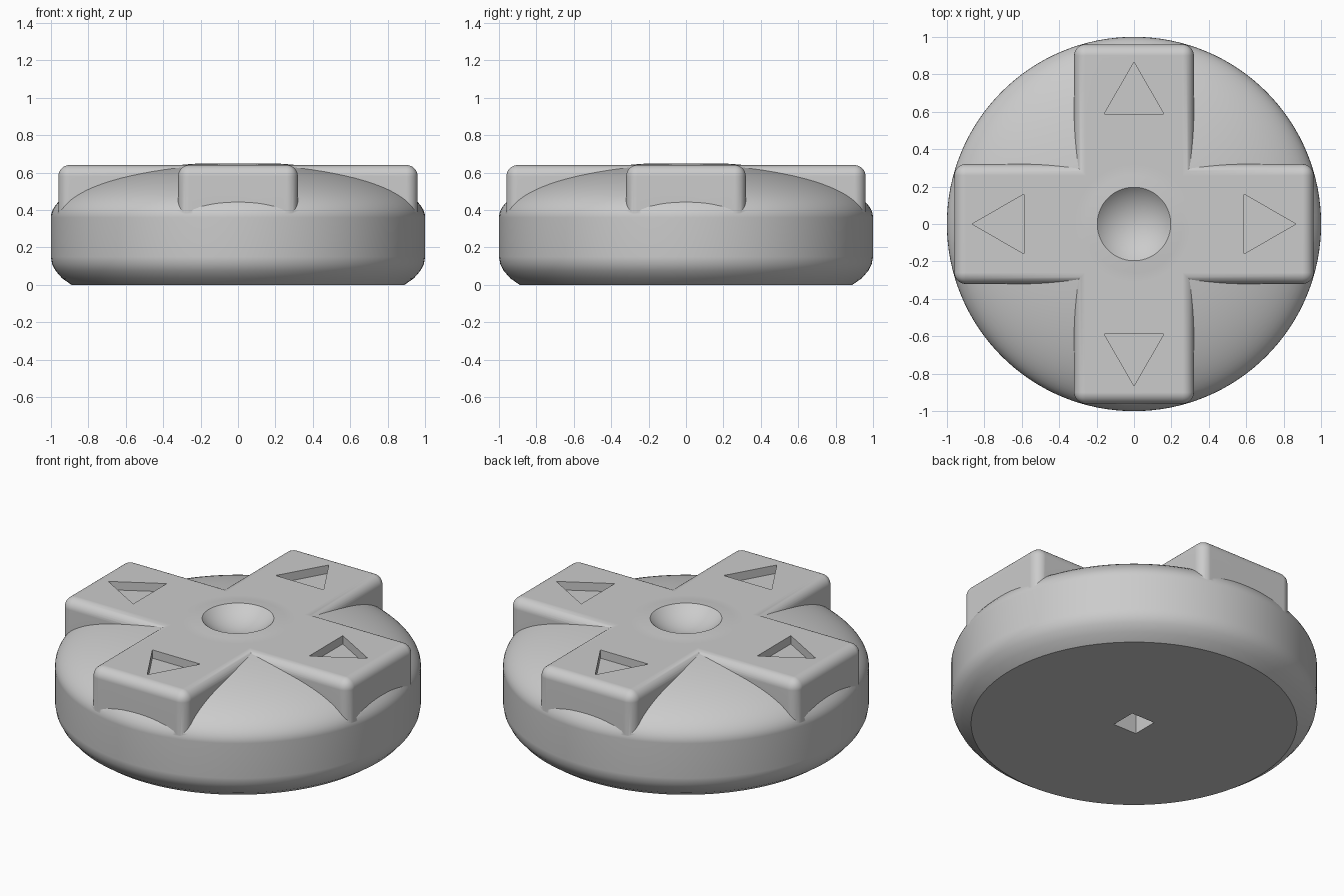
import bpy
import bmesh
from math import sin, cos, pi, radians
from mathutils import Matrix, Vector

default = bpy.data.objects.get("Cube")
if default:
    bpy.data.objects.remove(default, do_unlink=True)

grey = bpy.data.materials.new("plain grey")
grey.use_nodes = True
colour = (0.6, 0.6, 0.6, 1)
grey.diffuse_color = colour
grey.node_tree.nodes["Principled BSDF"].inputs["Base Color"].default_value = colour

TOP = 0.64       # height of the arm tops
HALF = 0.32      # half width of an arm
REACH = 0.96     # length of an arm
DOME_BASE, DOME_RISE = 0.36, 0.295


def finish(bm, name):
    """Turn a bmesh into a named object."""
    bmesh.ops.recalc_face_normals(bm, faces=bm.faces)
    mesh = bpy.data.meshes.new(name)
    bm.to_mesh(mesh)
    bm.free()
    mesh.materials.append(grey)
    obj = bpy.data.objects.new(name, mesh)
    bpy.context.collection.objects.link(obj)
    return obj


def lathe(name, profile, steps=128):
    bm = bmesh.new()
    verts = [bm.verts.new((r, 0, z)) for r, z in profile]
    edges = [bm.edges.new(pair) for pair in zip(verts, verts[1:])]
    bmesh.ops.spin(bm, geom=verts + edges, cent=(0, 0, 0), axis=(0, 0, 1),
                   angle=2 * pi, steps=steps)
    bmesh.ops.remove_doubles(bm, verts=bm.verts, dist=0.0005)
    return finish(bm, name)


def prism(bm, outline, bottom, top):
    face = bm.faces.new([bm.verts.new((x, y, bottom)) for x, y in outline])
    ext = bmesh.ops.extrude_face_region(bm, geom=[face])
    verts = [v for v in ext["geom"] if isinstance(v, bmesh.types.BMVert)]
    bmesh.ops.translate(bm, verts=verts, vec=(0, 0, top - bottom))


def quarter_turns(points):
    """Repeat 2D points around the centre four times."""
    result = []
    for i in range(4):
        turn = Matrix.Rotation(i * pi / 2, 2)
        result.append([turn @ Vector(p) for p in points])
    return result


def combine(target, tool, operation):
    mod = target.modifiers.new(operation.lower(), "BOOLEAN")
    mod.object = tool
    mod.operation = operation
    mod.solver = "EXACT"
    bpy.context.view_layer.objects.active = target
    bpy.ops.object.modifier_apply(modifier=mod.name)
    bpy.data.objects.remove(tool, do_unlink=True)


# Round domed body
dome = [(cos(a), DOME_BASE + DOME_RISE * sin(a))
        for a in (i * pi / 48 for i in range(24))]
profile = [(0, 0), (0.89, 0), (0.94, 0.035), (0.975, 0.075), (0.993, 0.11), (1, 0.15)]
body = lathe("directional_button", profile + dome + [(0, DOME_BASE + DOME_RISE)])

# Cross with rounded tops and outer corners
bm = bmesh.new()
corners = quarter_turns([(REACH, -HALF), (REACH, HALF), (HALF, HALF)])
prism(bm, [p for group in corners for p in group], 0.25, TOP)


def is_rounded(edge):
    a, b = (v.co for v in edge.verts)
    on_top = min(a.z, b.z) > TOP - 0.01
    upright = abs(a.z - b.z) > 0.1
    outer = max(abs(a.x), abs(a.y)) > REACH - 0.01
    return on_top or (upright and outer)


bmesh.ops.bevel(bm, geom=[e for e in bm.edges if is_rounded(e)], offset=0.06,
                segments=8, profile=0.5, affect="EDGES", clamp_overlap=True)
combine(body, finish(bm, "cross"), "UNION")

# Engraved arrow on each arm
bm = bmesh.new()
for triangle in quarter_turns([(0.865, 0), (0.587, 0.16), (0.587, -0.16)]):
    prism(bm, triangle, TOP - 0.05, TOP + 0.2)
combine(body, finish(bm, "arrow_cutter"), "DIFFERENCE")

# Round thumb dimple
rim, depth = 0.195, 0.08
radius = (rim ** 2 + depth ** 2) / (2 * depth)
bm = bmesh.new()
bmesh.ops.create_uvsphere(bm, u_segments=96, v_segments=64, radius=radius)
bmesh.ops.translate(bm, verts=bm.verts, vec=(0, 0, 0.648 - depth + radius))
combine(body, finish(bm, "dimple_cutter"), "DIFFERENCE")

# Square socket underneath
bm = bmesh.new()
h = 0.078
prism(bm, [(-h, -h), (h, -h), (h, h), (-h, h)], -0.2, 0.35)
combine(body, finish(bm, "socket_cutter"), "DIFFERENCE")

# Smooth shading with crisp edges
bpy.ops.object.select_all(action="DESELECT")
body.select_set(True)
bpy.context.view_layer.objects.active = body
bpy.ops.object.shade_smooth_by_angle(angle=radians(25))
weighted = body.modifiers.new("even_shading", "WEIGHTED_NORMAL")
weighted.keep_sharp = True
